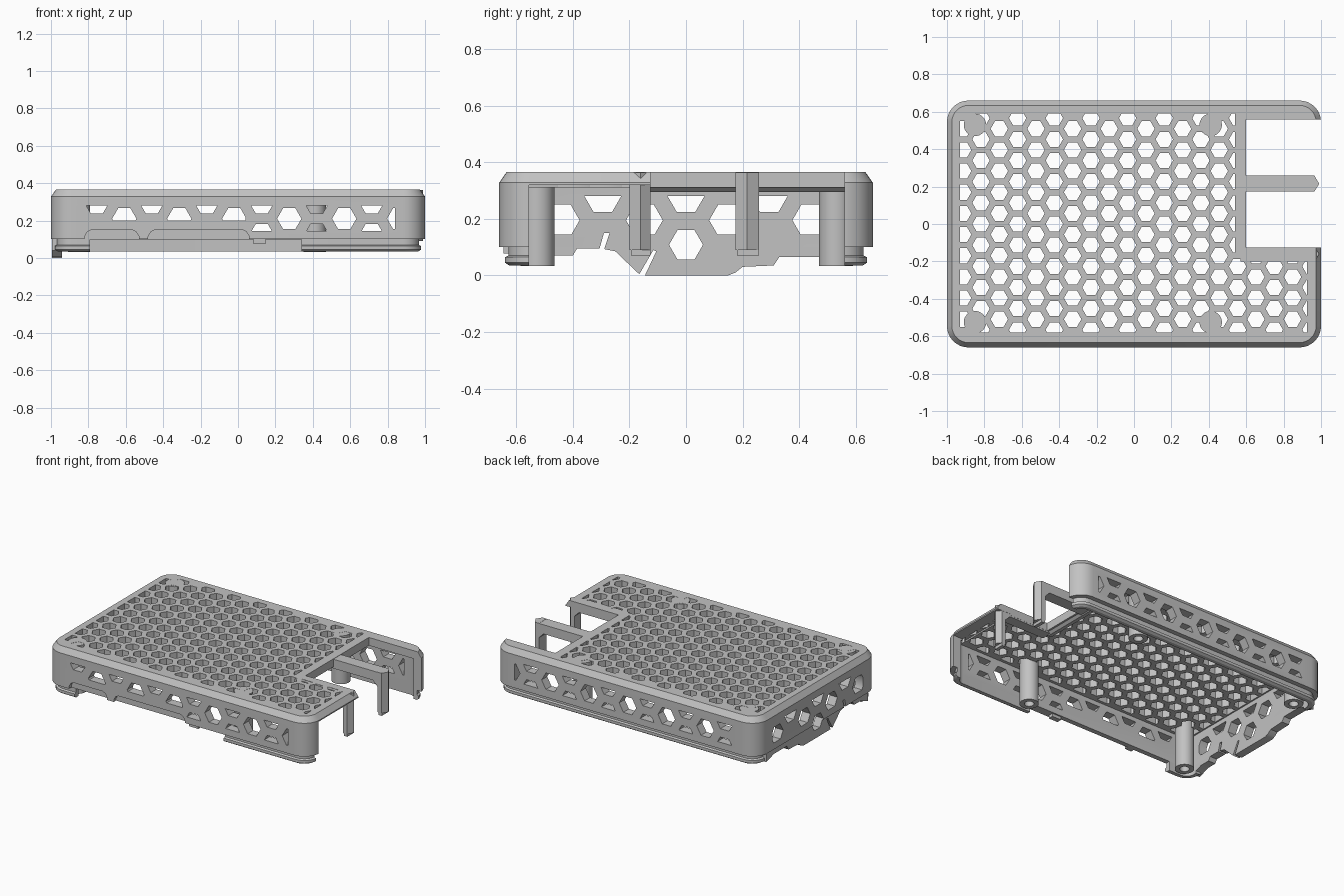
import bpy, bmesh, math

if "Cube" in bpy.data.objects:
    bpy.data.objects.remove(bpy.data.objects["Cube"])

grey = bpy.data.materials.new("plain grey")
grey.use_nodes = True
colour = (0.54, 0.54, 0.54, 1)
grey.diffuse_color = colour
grey.node_tree.nodes["Principled BSDF"].inputs["Base Color"].default_value = colour

# Honeycomb sizes: column spacing and hole radius
ROOF = (0.098, 0.0465)
WALL = (0.147, 0.065)


def finish(bm, name):
    bmesh.ops.recalc_face_normals(bm, faces=bm.faces)
    mesh = bpy.data.meshes.new(name)
    bm.to_mesh(mesh)
    bm.free()
    mesh.materials.append(grey)
    obj = bpy.data.objects.new(name, mesh)
    bpy.context.collection.objects.link(obj)
    return obj


def loft(bm, rings):
    """Skin a stack of equal-length point rings and cap both ends."""
    rows = [[bm.verts.new(p) for p in ring] for ring in rings]
    n = len(rows[0])
    for a, b in zip(rows, rows[1:]):
        for i in range(n):
            j = (i + 1) % n
            bm.faces.new((a[i], a[j], b[j], b[i]))
    bm.faces.new(rows[0][::-1])
    bm.faces.new(rows[-1])


def prisms(name, polys, axis, lo, hi):
    """Extrude flat outlines along an axis, all into one object."""
    place = {"x": lambda u, v, w: (w, u, v),
             "y": lambda u, v, w: (u, w, v),
             "z": lambda u, v, w: (u, v, w)}[axis]
    bm = bmesh.new()
    for poly in polys:
        loft(bm, [[place(u, v, w) for u, v in poly] for w in (lo, hi)])
    return finish(bm, name)


def box(name, x0, x1, y0, y1, z0, z1):
    return prisms(name, [[(x0, y0), (x1, y0), (x1, y1), (x0, y1)]], "z", z0, z1)


def circle(x, y, r, n=32):
    return [(x + r * math.cos(2 * math.pi * i / n),
             y + r * math.sin(2 * math.pi * i / n)) for i in range(n)]


def outline(inset, z):
    """Rounded rectangle of the case footprint, moved inward."""
    r = 0.115 - inset
    pts = []
    for k, (sx, sy) in enumerate(((1, 1), (-1, 1), (-1, -1), (1, -1))):
        for s in range(9):
            a = math.pi / 2 * (k + s / 8)
            pts.append((sx * 0.885 + r * math.cos(a),
                        sy * 0.545 + r * math.sin(a), z))
    return pts


def stack(name, levels):
    bm = bmesh.new()
    loft(bm, [outline(i, z) for i, z in levels])
    return finish(bm, name)


def cut(targets, cutter):
    """Subtract the cutter from each target, then discard it."""
    cutter.hide_render = True
    for obj in targets:
        mod = obj.modifiers.new("cut", "BOOLEAN")
        mod.operation = "DIFFERENCE"
        mod.solver = "EXACT"
        mod.object = cutter
        bpy.context.view_layer.update()
        deps = bpy.context.evaluated_depsgraph_get()
        mesh = bpy.data.meshes.new_from_object(obj.evaluated_get(deps))
        obj.modifiers.clear()
        obj.data = mesh
    bpy.data.objects.remove(cutter)


def clip(poly, k, limit, sign):
    """Keep the part of an outline on one side of a line."""
    out = []
    for p, q in zip(poly, poly[1:] + poly[:1]):
        dp, dq = sign * (p[k] - limit), sign * (q[k] - limit)
        if dp >= 0:
            out.append(p)
        if dp * dq < 0:
            t = dp / (dp - dq)
            out.append((p[0] + t * (q[0] - p[0]), p[1] + t * (q[1] - p[1])))
    return out


def honeycomb(size, u0, u1, v0, v1, cu, cv):
    """Hexagons trimmed to a window; a cell is centred on (cu, cv)."""
    pitch, radius = size
    row = pitch * 2 / math.sqrt(3)
    cells = []
    for i in range(-11, 12):
        for j in range(-7, 8):
            poly = circle(cu + i * pitch, cv + (j + (i % 2) / 2) * row, radius, 6)
            for k, limit, sign in ((0, u0, 1), (0, u1, -1), (1, v0, 1), (1, v1, -1)):
                poly = clip(poly, k, limit, sign) if poly else poly
            if len(poly) > 2:
                spans = [max(p[k] for p in poly) - min(p[k] for p in poly) for k in (0, 1)]
                if min(spans) > 0.01:
                    cells.append(poly)
    return cells


# Main shell and the stepped lip below it
shell = stack("case_shell", [(0, 0.1), (0, 0.328), (0.026, 0.365)])
lip = stack("lower_lip", [(0.035, 0.035), (0.02, 0.045), (0.02, 0.064),
                          (0.032, 0.07), (0.032, 0.104)])
cut([shell, lip], stack("cavity", [(0.06, -0.1), (0.06, 0.31)]))

# Hanging plate of the right side, with its notched lower edge
edge = [(-0.55, 0.04), (-0.47, 0.07), (-0.4, 0.07), (-0.385, 0.095), (-0.3, 0.095),
        (-0.25, 0.085), (-0.165, 0.004), (-0.115, 0.09), (-0.105, 0.085),
        (-0.145, 0), (0.15, 0), (0.175, 0.01), (0.2, 0.03), (0.31, 0.035),
        (0.33, 0.065), (0.47, 0.065), (0.55, 0.04)]
plate = prisms("side_plate", [edge + [(0.55, 0.1), (-0.55, 0.1)]], "x", -0.995, -0.94)

# Open port bays on the left end, and gaps in the lip
cut([shell, lip], box("bay", 0.6, 1.2, -0.125, 0.56, -0.1, 0.5))
cut([shell, lip], box("end_opening", 0.9, 1.2, -0.555, -0.1, -0.1, 0.32))
cut([lip], box("front_gap", -0.79, 0.34, -0.8, -0.5, -0.1, 0.099))
cut([lip], box("side_gap", -1.2, -0.9, -0.52, 0.52, -0.1, 0.2))

# Honeycomb roof: wide window and the smaller one beside the bays
for u1, v0, v1 in ((0.54, -0.18, 0.59), (0.925, -0.58, -0.1795)):
    cells = honeycomb(ROOF, -0.93, u1, v0, v1, -0.034, 0)
    cut([shell], prisms("roof_cells", cells, "z", 0.2, 0.5))

# Honeycomb walls
front = (honeycomb(WALL, -0.83, 0.04, 0.2, 0.28, -0.02, 0.21)
         + honeycomb(WALL, 0.07, 0.84, 0.145, 0.28, -0.02, 0.21))
cut([shell], prisms("front_cells", front, "y", -0.8, -0.58))
back = honeycomb(WALL, -0.84, 0.84, 0.145, 0.28, -0.02, 0.21)
cut([shell], prisms("back_cells", back, "y", 0.58, 0.8))
side = [c for c in honeycomb(WALL, -0.49, 0.49, 0.145, 0.28, 0, 0.11)
        if max(v for u, v in c) > 0.19]
side.append(circle(0, 0.108, 0.06, 6))
side.append([(-0.315, 0.06), (-0.3, 0.06), (-0.27, 0.15), (-0.29, 0.15)])
cut([shell, plate], prisms("side_cells", side, "x", -1.2, -0.9))

# Shallow connector recesses along the front edge
recesses = [[(a, 0), (b, 0), (b, 0.115), (b - 0.015, 0.14), (b - 0.035, 0.15),
             (a + 0.035, 0.15), (a + 0.015, 0.14), (a, 0.115)]
            for a, b in ((-0.82, -0.53), (-0.48, 0.06))]
cut([shell], prisms("recesses", recesses, "y", -0.8, -0.635))
front_tab = box("front_tab", 0.08, 0.15, -0.645, -0.61, 0.078, 0.102)

# Hollow screw posts in the four mounting positions
posts = []
for x, side_name in ((-0.85, "right"), (0.41, "left")):
    for y, end_name in ((-0.525, "front"), (0.53, "back")):
        post = prisms(f"{end_name}_{side_name}_screw_post", [circle(x, y, 0.06)], "z", 0.033, 0.364)
        cut([post], prisms("bore", [circle(x, y, 0.03)], "z", -0.1, 0.25))
        posts.append(post)

# Arms dividing the port bays, each ending in a wedge-fronted leg
arm = [(0.57, 0.3), (0.9, 0.3), (0.935, 0.265), (0.95, 0.265), (0.95, 0.363), (0.57, 0.363)]
arms = []
for label, y0, y1, tip in (("front", -0.2, -0.126, -0.16), ("middle", 0.175, 0.258, 0.215)):
    arms.append(prisms(f"{label}_divider_arm", [arm], "y", y0, y1))
    leg = [(0.935, y0), (0.965, y0), (0.99, tip), (0.965, y1), (0.935, y1)]
    arms.append(prisms(f"{label}_divider_leg", [leg], "z", 0.09, 0.364))
    arms.append(box(f"{label}_divider_foot", 0.94, 0.965, y0 + 0.005, y1, 0.07, 0.092))

# Bevelled stiffening rib under the roof edge
rib = prisms("roof_rib", [[(0.545, 0.295), (0.57, 0.295), (0.599, 0.32),
                           (0.599, 0.34), (0.545, 0.34)]], "y", -0.15, 0.61)

bpy.ops.object.select_all(action="DESELECT")
for obj in [shell, lip, plate, front_tab, rib] + posts + arms:
    obj.select_set(True)
bpy.context.view_layer.objects.active = shell
bpy.ops.object.shade_smooth_by_angle()
